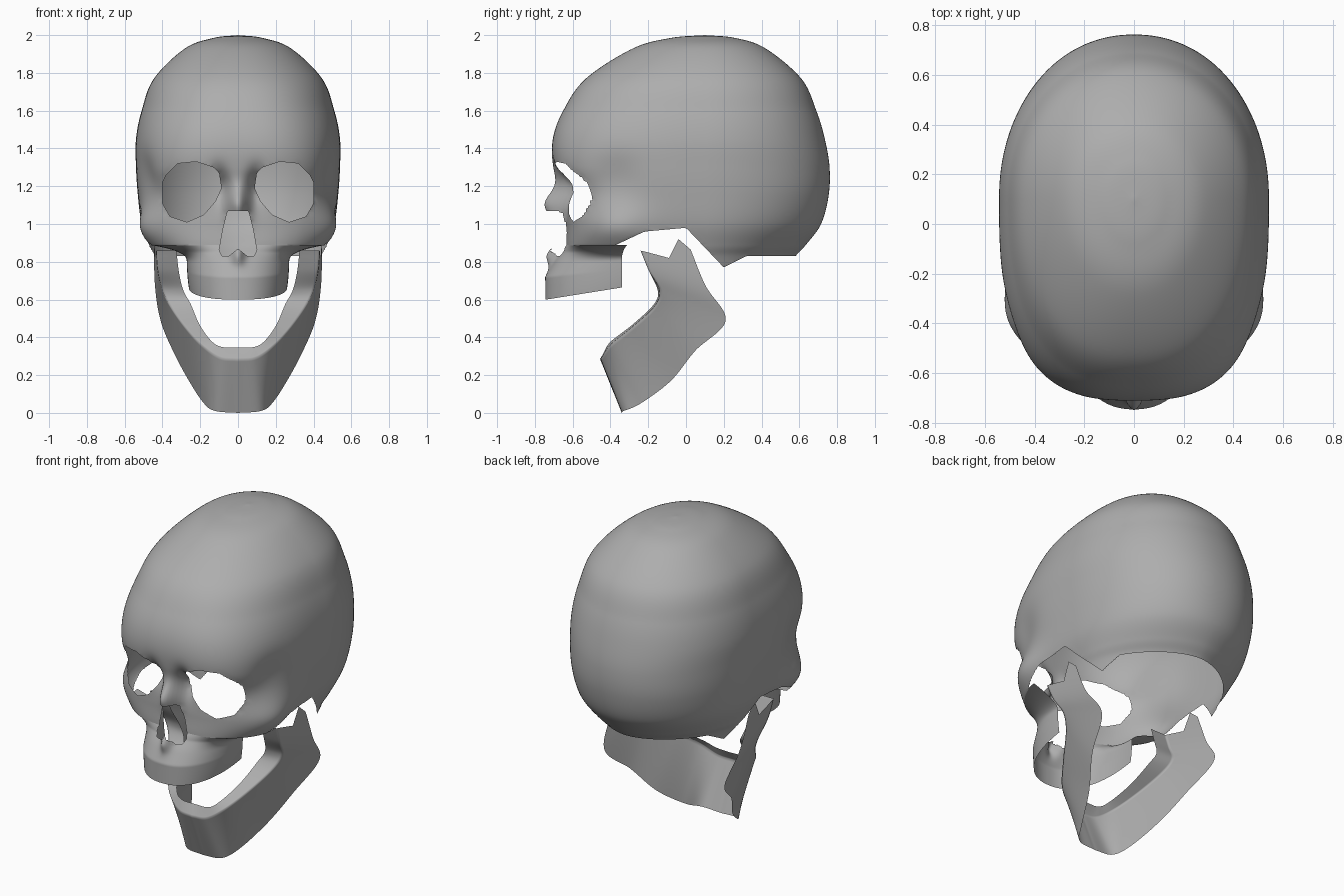
import bpy, bmesh, math
from math import sin, cos, pi, exp
from mathutils import Vector

if "Cube" in bpy.data.objects:
    bpy.data.objects.remove(bpy.data.objects["Cube"])

bone = bpy.data.materials.new("dark_grey")
bone.diffuse_color = (.42, .42, .42, 1)
bone.use_nodes = True
bone.node_tree.nodes["Principled BSDF"].inputs["Base Color"].default_value = bone.diffuse_color


def g(v, m, s):
    return exp(-((v - m) / s) ** 2)


def spline(rows, u):
    # Catmull-Rom through rows of numbers
    n = len(rows) - 1
    i = min(int(u), n - 1)
    t = u - i
    p1, p2 = rows[i], rows[i + 1]
    p0 = rows[i - 1] if i > 0 else [2 * a - b for a, b in zip(p1, p2)]
    p3 = rows[i + 2] if i + 2 <= n else [2 * b - a for a, b in zip(p1, p2)]
    return [b + .5 * t * (c - a + t * (2 * a - 5 * b + 4 * c - d + t * (3 * (b - c) + d - a)))
            for a, b, c, d in zip(p0, p1, p2, p3)]


def grid(nu, nv, fn):
    bm = bmesh.new()
    v = [[bm.verts.new(fn(i / nu, j / nv)) for j in range(nv + 1)] for i in range(nu + 1)]
    for i in range(nu):
        for j in range(nv):
            bm.faces.new((v[i][j], v[i + 1][j], v[i + 1][j + 1], v[i][j + 1]))
    bmesh.ops.remove_doubles(bm, verts=bm.verts, dist=1e-5)
    return bm


def inside(p, poly):
    hit = False
    for a, b in zip(poly, poly[1:] + poly[:1]):
        if (a[1] > p[1]) != (b[1] > p[1]):
            if p[0] < (b[0] - a[0]) * (p[1] - a[1]) / (b[1] - a[1]) + a[0]:
                hit = not hit
    return hit


def nearest(p, poly):
    best = None
    for a, b in zip(poly, poly[1:] + poly[:1]):
        a, b = Vector(a), Vector(b)
        d = b - a
        q = a + d * max(0, min(1, (p - a).dot(d) / d.length_squared))
        if best is None or (q - p).length < (best - p).length:
            best = q
    return best


def cut(bm, poly, h, ymax=9):
    # remove faces inside an outline seen along an axis, snap the rim to it
    dead = []
    for f in bm.faces:
        c = f.calc_center_median()
        if c.y < ymax and inside((c[h], c.z), poly):
            dead.append(f)
    rim = {v for f in dead for v in f.verts}
    bmesh.ops.delete(bm, geom=dead, context='FACES')
    for v in rim:
        if v.is_valid:
            q = nearest(Vector((v.co[h], v.co.z)), poly)
            if (q - Vector((v.co[h], v.co.z))).length < .03:
                if h or v.co.x > 1e-4:
                    v.co[h] = q.x
                v.co.z = q.y


def finish(bm, name, mid):
    bm.normal_update()
    if sum((f.calc_center_median() - Vector(mid)).dot(f.normal) * f.calc_area() for f in bm.faces) < 0:
        bmesh.ops.reverse_faces(bm, faces=bm.faces)
    me = bpy.data.meshes.new(name)
    bm.to_mesh(me)
    bm.free()
    me.materials.append(bone)
    ob = bpy.data.objects.new(name, me)
    bpy.context.collection.objects.link(ob)
    bpy.ops.object.select_all(action='DESELECT')
    ob.select_set(True)
    bpy.context.view_layer.objects.active = ob
    bpy.ops.object.shade_smooth_by_angle(angle=math.radians(100))
    ob.modifiers.new("mirror", 'MIRROR').use_axis[0] = True


# Cranium levels: height, half width, front, back, squareness of front and back
LEVELS = [
    (2.0, 0, .1, .1, 2.1, 2.1), (1.985, .13, -.08, .26, 2.1, 2.1), (1.93, .28, -.28, .42, 2.1, 2.1),
    (1.77, .445, -.53, .61, 2.3, 2.1), (1.6, .51, -.65, .69, 2.5, 2.1), (1.45, .54, -.705, .735, 2.7, 2.1),
    (1.3, .54, -.70, .76, 2.9, 2.1), (1.15, .53, -.635, .755, 2.9, 2.1), (1.0, .51, -.63, .715, 2.9, 2),
    (.89, .47, -.635, .635, 2.9, 1.85), (.83, .44, -.63, .58, 2.8, 1.75), (.75, .41, -.63, .52, 2.8, 1.75)]


def skull(u, a):
    z, w, f, b, n, nb = spline(LEVELS, u)
    s, c = sin(a), cos(a)
    n = n if c > 0 else nb
    r = (abs(s) ** n + abs(c) ** n) ** (-1 / n)
    x = max(0, w * r * s)
    y = .1 - r * c * ((.1 - f) if c > 0 else (b - .1))
    # cheekbone, temple hollow, nose bridge, inner eye corner
    bump = .062 * g(y, -.4, .18) * g(z, .97, .12) - .025 * g(y, -.38, .13) * g(z, 1.25, .12)
    x += bump * min(1, x / .3)
    if c > 0:
        y -= .12 * g(z, 1.1, .1) * g(x, 0, .055)
        y += .06 * g(x, .1, .045) * g(z, 1.21, .08)
    return Vector((x, y, z))


EYE = [(.088, 1.19), (.1, 1.27), (.13, 1.3), (.22, 1.33), (.32, 1.32), (.38, 1.26), (.4, 1.22),
       (.4, 1.11), (.36, 1.04), (.27, 1.01), (.18, 1.05), (.12, 1.12)]
NOSE = [(-.1, 1.07), (.055, 1.07), (.08, .97), (.1, .86), (.085, .83), (.05, .83), (0, .87), (-.1, .87)]
BASE = [(-1, .89), (-.38, .885), (-.22, .96), (0, .98), (.2, .77), (.32, .83), (1, .83), (1, .5), (-1, .5)]

bm = grid(132, 130, lambda u, v: skull(u * 11, v * pi))
cut(bm, EYE, 0, -.3)
cut(bm, NOSE, 0, -.3)
cut(bm, BASE, 1)
finish(bm, "cranium", (0, 0, 1.2))


# Upper jaw: flares into the cheekbones at the top, horseshoe below
def upper(k, s):
    z = .89 - .29 * k
    top = skull(9, s * 1.03)
    a = s * pi / 2
    n = 2.3
    r = (sin(a) ** n + abs(cos(a)) ** n) ** (-1 / n)
    front = -.67 - .075 * max(0, min(1, (.85 - z) / .13))
    w = .272 - .012 * k ** 3
    p = Vector((w * r * sin(a), -.34 + (front + .34) * r * cos(a), z))
    f = 1 - (1 - min(1, (.89 - z) / .11)) ** 2.5
    q = top.lerp(p, f)
    q.z = z
    q.y -= .07 * g(q.x, 0, .035) * g(z, .85, .06)
    q.z += .16 * (q.y + .74) * k
    return q


bm = grid(42, 50, upper)
cut(bm, NOSE, 0, -.3)
finish(bm, "upper_jaw", (0, -.4, .75))

# Lower jaw: rows from chin to joint, each lower edge, upper edge, inner lip
JAW = [
    (0, -.34, 0, 0, -.455, .285, 0, -.42, .345),
    (.12, -.33, .01, .095, -.445, .295, .09, -.42, .35),
    (.18, -.24, .05, .19, -.4, .36, .145, -.39, .385),
    (.26, -.08, .17, .275, -.29, .45, .205, -.28, .47),
    (.345, .05, .33, .355, -.17, .56, .25, -.17, .575),
    (.41, .21, .49, .4, -.14, .65, .29, -.15, .65),
    (.44, .1, .68, .425, -.2, .76, .315, -.2, .76),
    (.445, 0, .93, .435, -.26, .91, .33, -.26, .91)]
JOINT = [(-.27, .82), (-.24, .86), (-.09, .82), (-.04, .92), (.03, .86), (.2, 1.1), (-.4, 1.1)]


def lower(u, v):
    r = spline(JAW, u * 7)
    a, b, c = Vector(r[:3]), Vector(r[3:6]), Vector(r[6:])
    if v < .7:
        return a.lerp(b, v / .7)
    return b.lerp(c, (v - .7) / .3)


bm = grid(84, 30, lower)
for v in bm.verts:
    if v.co.x < 1e-4:
        v.co.x = 0
cut(bm, JOINT, 1)
finish(bm, "lower_jaw", (0, 0, .5))
